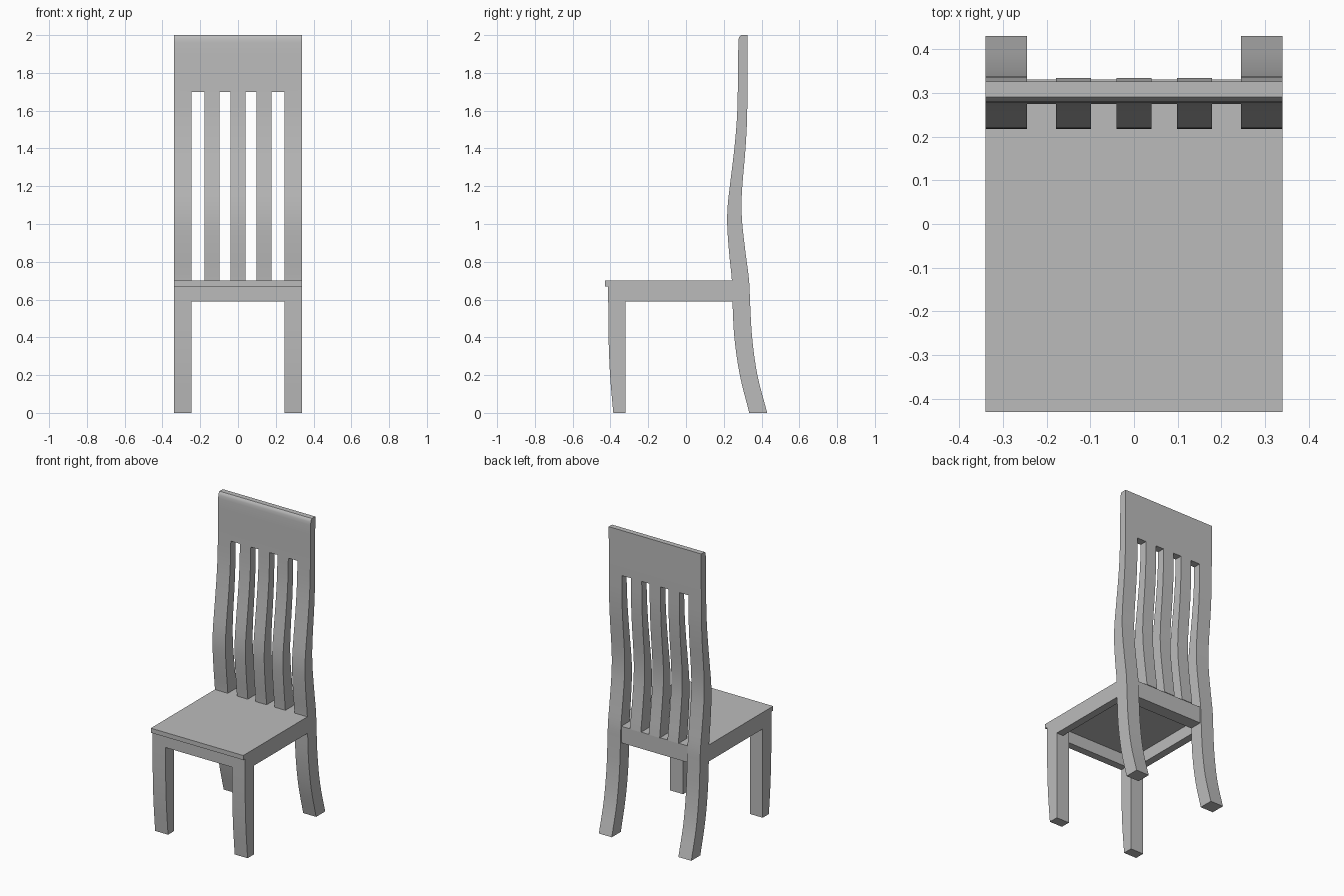
import bpy, bmesh, math

cube = bpy.data.objects.get("Cube")
if cube:
    bpy.data.objects.remove(cube, do_unlink=True)

GREY = (0.5, 0.5, 0.5, 1)
wood = bpy.data.materials.new("plain grey")
wood.use_nodes = True
wood.diffuse_color = GREY
wood.node_tree.nodes["Principled BSDF"].inputs["Base Color"].default_value = GREY

W, INNER = 0.34, 0.245          # half width, inside of legs
SEAT, PLATE, APRON = 0.70, 0.67, 0.59


def finish(bm, name):
    bmesh.ops.recalc_face_normals(bm, faces=bm.faces)
    mesh = bpy.data.meshes.new(name)
    bm.to_mesh(mesh)
    bm.free()
    mesh.materials.append(wood)
    ob = bpy.data.objects.new(name, mesh)
    bpy.context.collection.objects.link(ob)
    bpy.ops.object.select_all(action='DESELECT')
    ob.select_set(True)
    bpy.context.view_layer.objects.active = ob
    bpy.ops.object.shade_smooth_by_angle(angle=math.radians(30))
    return ob


def box(name, x0, x1, y0, y1, z0, z1):
    bm = bmesh.new()
    bmesh.ops.create_cube(bm, size=1)
    for v in bm.verts:
        v.co = ((x0 + x1) / 2 + v.co.x * (x1 - x0),
                (y0 + y1) / 2 + v.co.y * (y1 - y0),
                (z0 + z1) / 2 + v.co.z * (z1 - z0))
    return finish(bm, name)


def smooth_rows(keys, steps=4):
    """Curve through (z, front y, back y) keys, keeping every key."""
    rows = []
    for i in range(len(keys) - 1):
        a, b = keys[max(i - 1, 0)], keys[i]
        c, d = keys[i + 1], keys[min(i + 2, len(keys) - 1)]
        h = c[0] - b[0]
        for s in range(steps):
            t = s / steps
            row = [b[0] + h * t]
            for k in (1, 2):
                m0 = (c[k] - a[k]) / (c[0] - a[0]) * h
                m1 = (d[k] - b[k]) / (d[0] - b[0]) * h
                row.append((2*t**3 - 3*t*t + 1) * b[k] + (t**3 - 2*t*t + t) * m0
                           + (3*t*t - 2*t**3) * c[k] + (t**3 - t*t) * m1)
            rows.append(tuple(row))
    return rows + [keys[-1]]


def lattice(name, xs, rows, solid):
    """Solid curved panel: cells between columns xs and rows, kept by a rule."""
    bm = bmesh.new()
    nx, nz = len(xs) - 1, len(rows) - 1
    grid = [[[bm.verts.new((x, r[k], r[0])) for x in xs] for r in rows] for k in (1, 2)]

    def filled(i, j):
        return (0 <= i < nx and 0 <= j < nz
                and solid(i, (rows[j][0] + rows[j + 1][0]) / 2))

    for i in range(nx):
        for j in range(nz):
            if not filled(i, j):
                continue
            ring = [(i, j), (i + 1, j), (i + 1, j + 1), (i, j + 1)]
            for side in grid:
                bm.faces.new([side[b][a] for a, b in ring])
            beside = [(i, j - 1), (i + 1, j), (i, j + 1), (i - 1, j)]
            for n, cell in enumerate(beside):
                if not filled(*cell):
                    (a, b), (c, d) = ring[n], ring[(n + 1) % 4]
                    bm.faces.new([grid[0][b][a], grid[0][d][c],
                                  grid[1][d][c], grid[1][b][a]])
    bmesh.ops.delete(bm, geom=[v for v in bm.verts if not v.link_faces], context='VERTS')
    return finish(bm, name)


# Back frame: rear legs, posts, slats and head rail in one curved piece
back_keys = [(0, .335, .43), (.2, .285, .378), (.4, .256, .35), (.59, .246, .339),
             (.70, .243, .334), (.85, .228, .315), (1.0, .218, .298), (1.1, .221, .294),
             (1.2, .232, .298), (1.4, .256, .315), (1.55, .269, .323), (1.70, .274, .325),
             (1.96, .277, .326)]
crown = [(1.98, .279, .326), (1.992, .283, .326), (2.0, .291, .326)]
columns = [-W, -INNER, -.178, -.098, -.04, .04, .098, .178, INNER, W]
lattice("back_frame", columns, smooth_rows(back_keys) + crown,
        lambda i, z: i in (0, 8) or z > 1.70 or (i % 2 == 0 and z > SEAT))

# Front legs
leg_rows = smooth_rows([(0, -.385, -.32), (.2, -.402, -.32), (.4, -.410, -.32),
                        (PLATE, -.412, -.32)])
for side, xs in (("right", (-W, -INNER)), ("left", (INNER, W))):
    lattice("front_leg_" + side, xs, leg_rows, lambda i, z: True)

# Seat board and the rails under it
T = 0.05
box("seat", -W, W, -.43, .245, PLATE, SEAT)
box("front_rail", -INNER, INNER, -.412, -.412 + T, APRON, PLATE)
box("back_rail", -INNER, INNER, .245, .33, APRON, SEAT)
box("side_rail_right", -W, -W + T, -.32, .245, APRON, PLATE)
box("side_rail_left", W - T, W, -.32, .245, APRON, PLATE)
